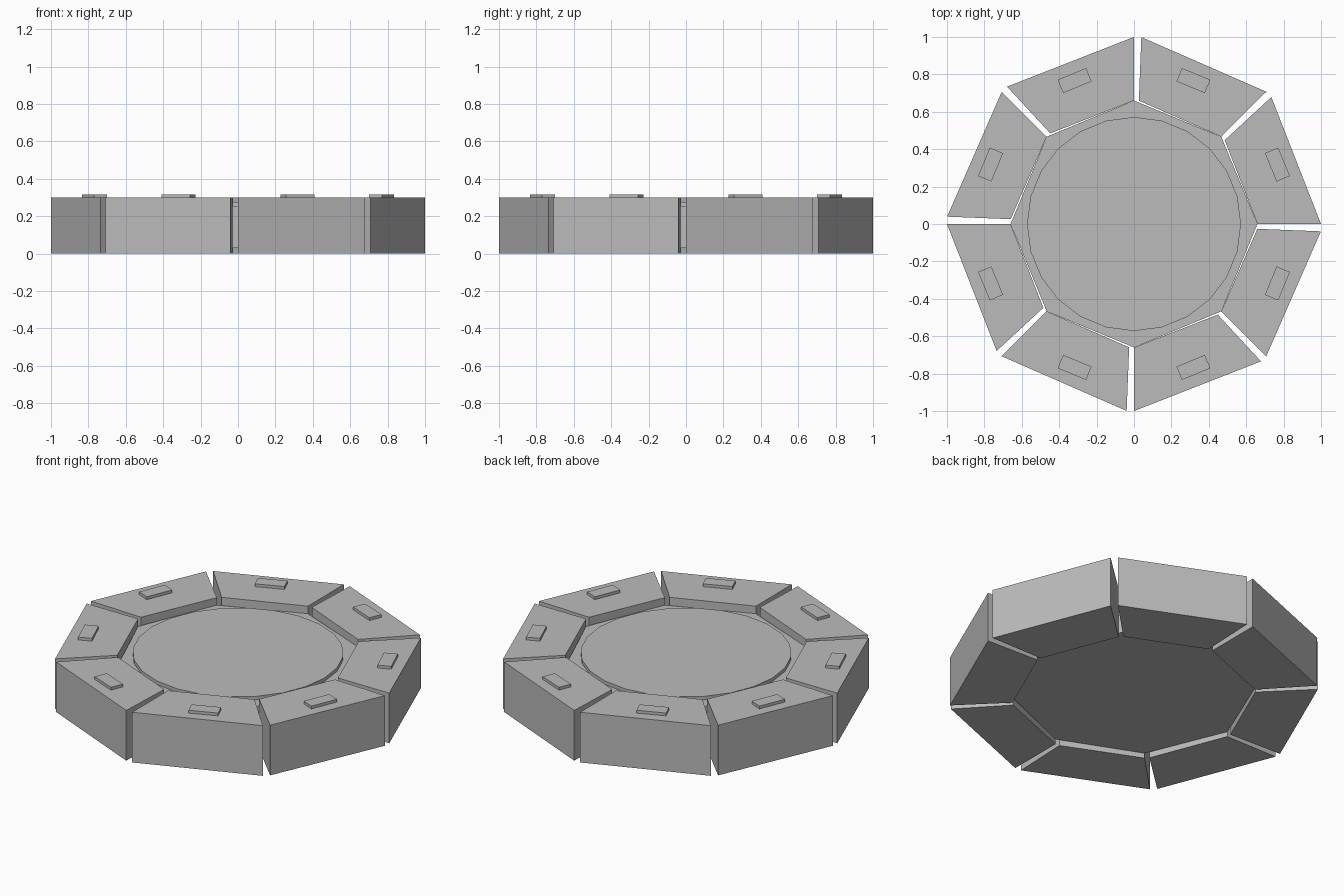
import bpy
import bmesh
from math import radians, cos, sin
from mathutils import Matrix

cube = bpy.data.objects.get("Cube")
if cube:
    bpy.data.objects.remove(cube, do_unlink=True)

SIDES = 8
STEP = 360 / SIDES
SPAN = 42.75            # each segment leaves a narrow radial gap
OUTER, INNER = 1.0, 0.66
TOP = 0.30

grey = bpy.data.materials.new("plain grey")
grey.use_nodes = True
colour = (0.5, 0.5, 0.5, 1)
grey.diffuse_color = colour
grey.node_tree.nodes["Principled BSDF"].inputs["Base Color"].default_value = colour


def polar(radius, degrees):
    a = radians(degrees)
    return radius * cos(a), radius * sin(a)


def prism(name, outline, bottom, top):
    """Extrude a flat counter-clockwise outline into a solid."""
    bm = bmesh.new()
    face = bm.faces.new([bm.verts.new((x, y, bottom)) for x, y in outline])
    ext = bmesh.ops.extrude_face_region(bm, geom=[face])
    moved = [v for v in ext["geom"] if isinstance(v, bmesh.types.BMVert)]
    bmesh.ops.translate(bm, verts=moved, vec=(0, 0, top - bottom))
    bmesh.ops.recalc_face_normals(bm, faces=bm.faces)
    mesh = bpy.data.meshes.new(name)
    bm.to_mesh(mesh)
    bm.free()
    mesh.materials.append(grey)
    obj = bpy.data.objects.new(name, mesh)
    bpy.context.collection.objects.link(obj)
    return obj


def polygon(radius, sides):
    return [polar(radius, 360 * i / sides) for i in range(sides)]


# Recessed core and the low round disc on it
prism("core_platform", polygon(INNER, SIDES), 0.03, 0.255)
prism("centre_disc", polygon(0.572, 24), 0.255, 0.276)

# Ring of wedge segments, each with a small raised pad
wedge = [polar(INNER, 0), polar(OUTER, 0), polar(OUTER, SPAN), polar(INNER, SPAN)]
pad_x, pad_y = 0.0385, 0.082
pad = [(0.83 + sx * pad_x, sy * pad_y)
       for sx, sy in ((-1, -1), (1, -1), (1, 1), (-1, 1))]
for i in range(SIDES):
    segment = prism(f"ring_segment_{i + 1}", wedge, 0, TOP)
    segment.matrix_world = Matrix.Rotation(radians(i * STEP), 4, "Z")
    block = prism(f"raised_pad_{i + 1}", pad, TOP, 0.317)
    block.matrix_world = Matrix.Rotation(radians((i + 0.5) * STEP), 4, "Z")
